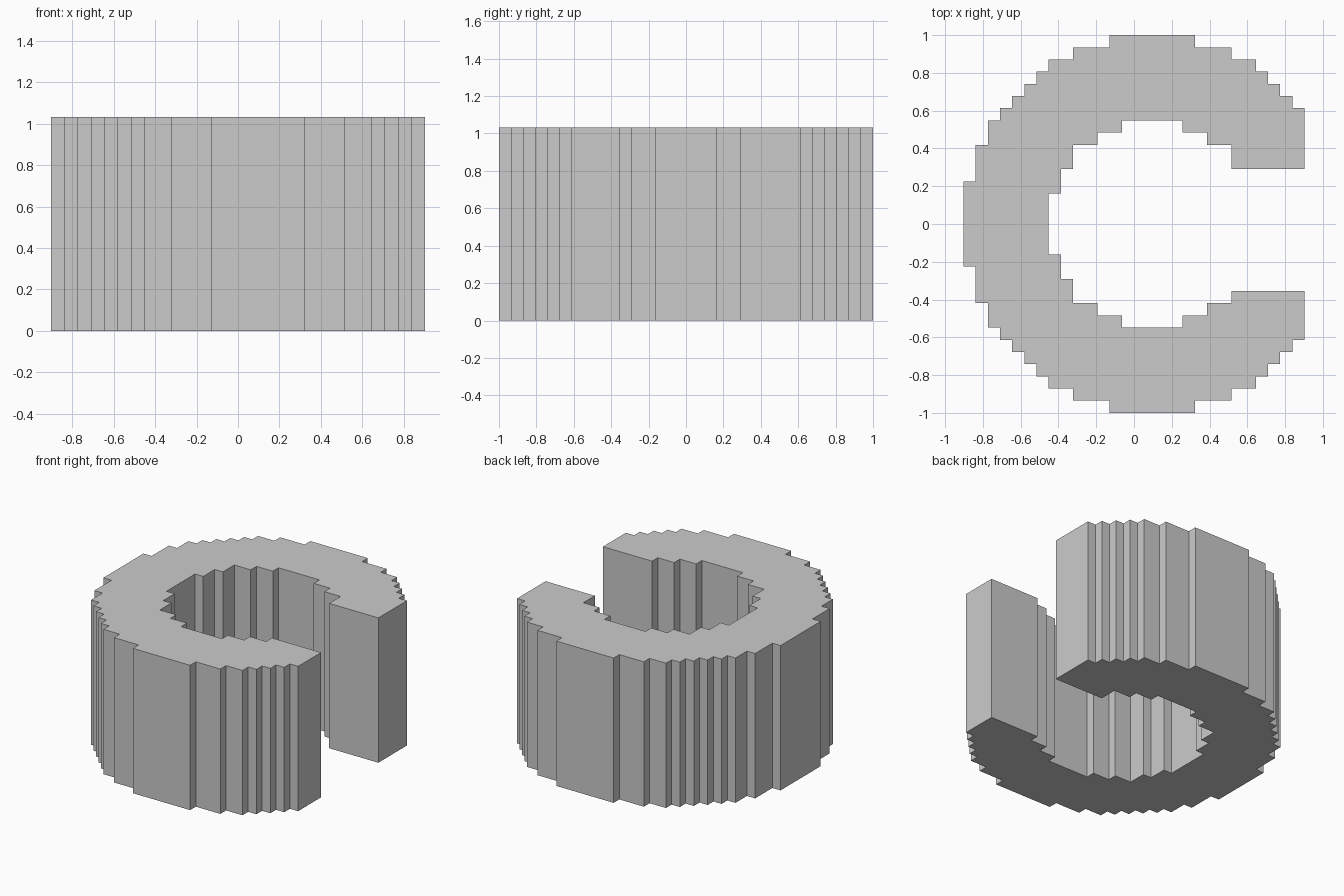
import bpy, bmesh

if "Cube" in bpy.data.objects:
    bpy.data.objects.remove(bpy.data.objects["Cube"])

U = 2 / 31            # one step of the stair-stepped outline
HEIGHT = 16 * U

# Upper half of the outline, in steps: each run is (x start, x end, y)
outer = [(-14, -13, 3.5), (-13, -12, 6.5), (-12, -11, 8.5), (-11, -10, 9.5),
         (-10, -9, 10.5), (-9, -8, 11.5), (-8, -7, 12.5), (-7, -5, 13.5),
         (-5, -2, 14.5), (-2, 5, 15.5), (5, 8, 14.5), (8, 10, 13.5),
         (10, 11, 12.5), (11, 12, 11.5), (12, 13, 10.5), (13, 14, 9.5)]
inner = [(-7, -6, 2.5), (-6, -5, 4.5), (-5, -3, 6.5), (-3, -1, 7.5),
         (-1, 4, 8.5), (4, 6, 7.5), (6, 8, 6.5)]


def stairs(runs, tip, sign):
    """Corner points along a stepped edge, left to right."""
    return [(x, sign * y) for a, b, y in runs + tip for x in (a, b)]


# Closed outline: the upper arm tip reaches one step nearer the middle
upper_tip, lower_tip = [(8, 14, 4.5)], [(8, 14, 5.5)]
outline = (stairs(outer, [], -1)
           + stairs(inner, lower_tip, -1)[::-1]
           + stairs(inner, upper_tip, 1)
           + stairs(outer, [], 1)[::-1])

# Extruded open ring
bm = bmesh.new()
base = bm.faces.new([bm.verts.new((x * U, y * U, 0)) for x, y in outline])
top = bmesh.ops.extrude_face_region(bm, geom=[base], use_keep_orig=True)
moved = [v for v in top["geom"] if isinstance(v, bmesh.types.BMVert)]
bmesh.ops.translate(bm, verts=moved, vec=(0, 0, HEIGHT))
bmesh.ops.recalc_face_normals(bm, faces=bm.faces)

mesh = bpy.data.meshes.new("open_ring")
bm.to_mesh(mesh)
bm.free()
bpy.context.collection.objects.link(bpy.data.objects.new("open_ring", mesh))
